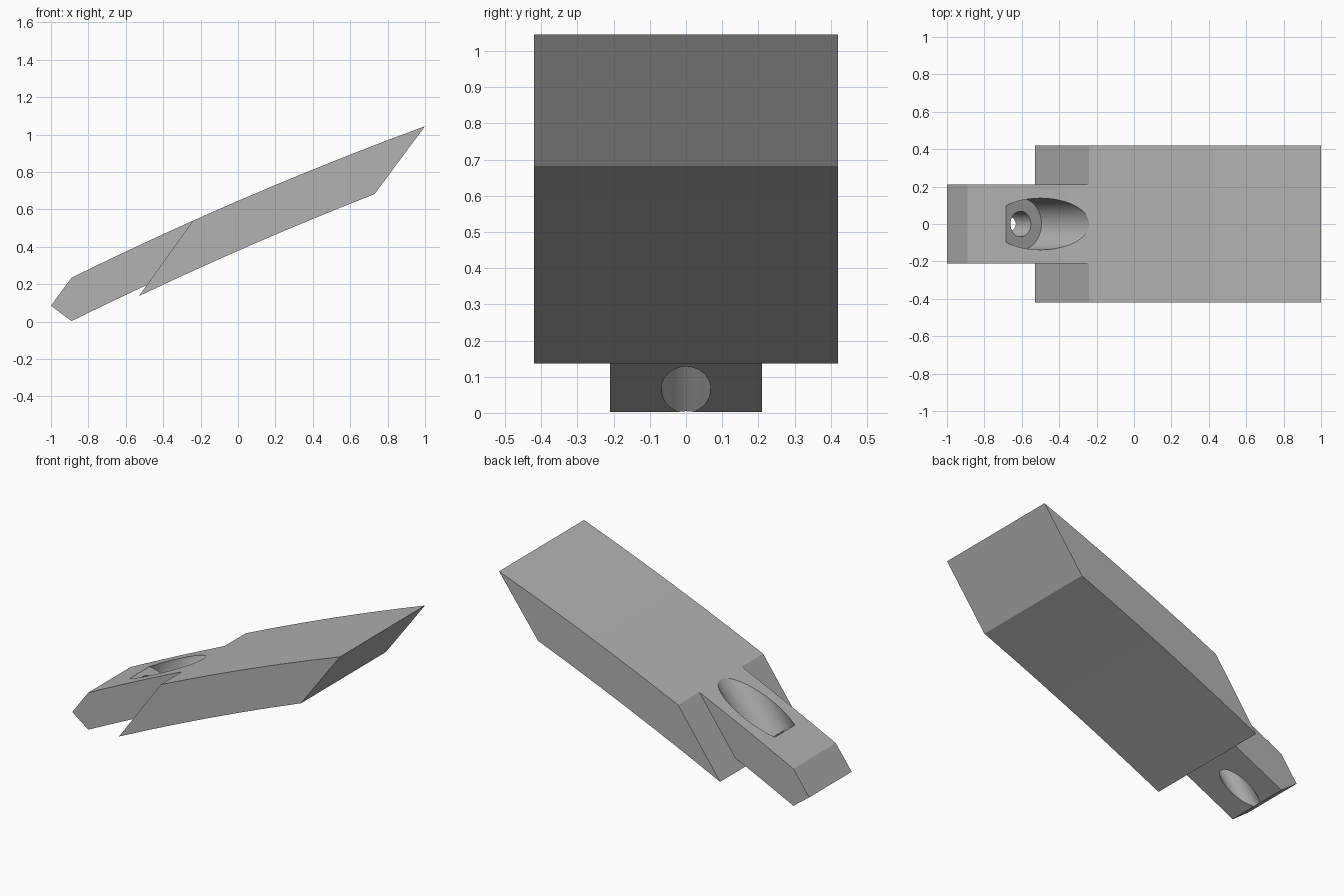
import bpy
import bmesh
import math
from mathutils import Vector, Matrix

cube = bpy.data.objects.get("Cube")
if cube:
    bpy.data.objects.remove(cube, do_unlink=True)

grey = bpy.data.materials.new("plain grey")
grey.use_nodes = True
colour = (0.45, 0.45, 0.45, 1)
grey.diffuse_color = colour
grey.node_tree.nodes["Principled BSDF"].inputs["Base Color"].default_value = colour

BEND = 0.0656  # curvature shared by the upper and lower faces


def arc(start, end, steps=6):
    """Points of a gently crowned line in the xz plane, both ends included."""
    (x0, z0), (x1, z1) = start, end
    points = []
    for i in range(steps + 1):
        t = i / steps
        crown = BEND * (x1 - x0) ** 2 * t * (1 - t) / 2
        points.append((x0 + (x1 - x0) * t, z0 + (z1 - z0) * t + crown))
    return points


def extrude_profile(name, profile, half_width):
    bm = bmesh.new()
    face = bm.faces.new([bm.verts.new((x, -half_width, z)) for x, z in profile])
    new = bmesh.ops.extrude_face_region(bm, geom=[face])["geom"]
    moved = [v for v in new if isinstance(v, bmesh.types.BMVert)]
    bmesh.ops.translate(bm, verts=moved, vec=(0, 2 * half_width, 0))
    bmesh.ops.recalc_face_normals(bm, faces=bm.faces)
    mesh = bpy.data.meshes.new(name)
    bm.to_mesh(mesh)
    bm.free()
    mesh.materials.append(grey)
    obj = bpy.data.objects.new(name, mesh)
    bpy.context.collection.objects.link(obj)
    return obj


def drill(target, name, base, axis, radius, length):
    """Cut a round bore that starts at base and runs along axis."""
    bm = bmesh.new()
    turn = Vector((0, 0, 1)).rotation_difference(axis).to_matrix().to_4x4()
    place = Matrix.Translation(base + axis * length / 2) @ turn
    bmesh.ops.create_cone(bm, cap_ends=True, segments=64, radius1=radius,
                          radius2=radius, depth=length, matrix=place)
    mesh = bpy.data.meshes.new(name)
    bm.to_mesh(mesh)
    bm.free()
    mesh.materials.append(grey)
    cutter = bpy.data.objects.new(name, mesh)
    bpy.context.collection.objects.link(cutter)
    cutter.hide_render = True
    cut = target.modifiers.new(name, 'BOOLEAN')
    cut.operation = 'DIFFERENCE'
    cut.solver = 'EXACT'
    cut.object = cutter
    bpy.context.view_layer.objects.active = target
    bpy.ops.object.modifier_apply(modifier=cut.name)
    bpy.data.objects.remove(cutter, do_unlink=True)


# Wide slanted body
body = extrude_profile(
    "body", arc((-0.24, 0.54), (1, 1.045)) + arc((-0.53, 0.137), (0.73, 0.682))[::-1], 0.42)

# Narrow tongue, its root buried in the body
tongue = extrude_profile(
    "tongue",
    [(-1, 0.085)] + arc((-0.89, 0.235), (-0.24, 0.54)) + [(-0.2, 0.4)]
    + arc((-0.89, 0.003), (-0.45, 0.213))[::-1], 0.21)

# Counterbored bolt hole, parallel to the slanted ends
axis = Vector((0.595, 0, 0.804)).normalized()
floor = Vector((-0.606, 0, 0.277))
drill(tongue, "counterbore", floor, axis, 0.138, 0.7)
drill(tongue, "bolt_hole", floor + axis * 0.05, -axis, 0.068, 0.6)

for obj in (body, tongue):
    bpy.ops.object.select_all(action='DESELECT')
    obj.select_set(True)
    bpy.context.view_layer.objects.active = obj
    bpy.ops.object.shade_smooth_by_angle(angle=math.radians(25))
